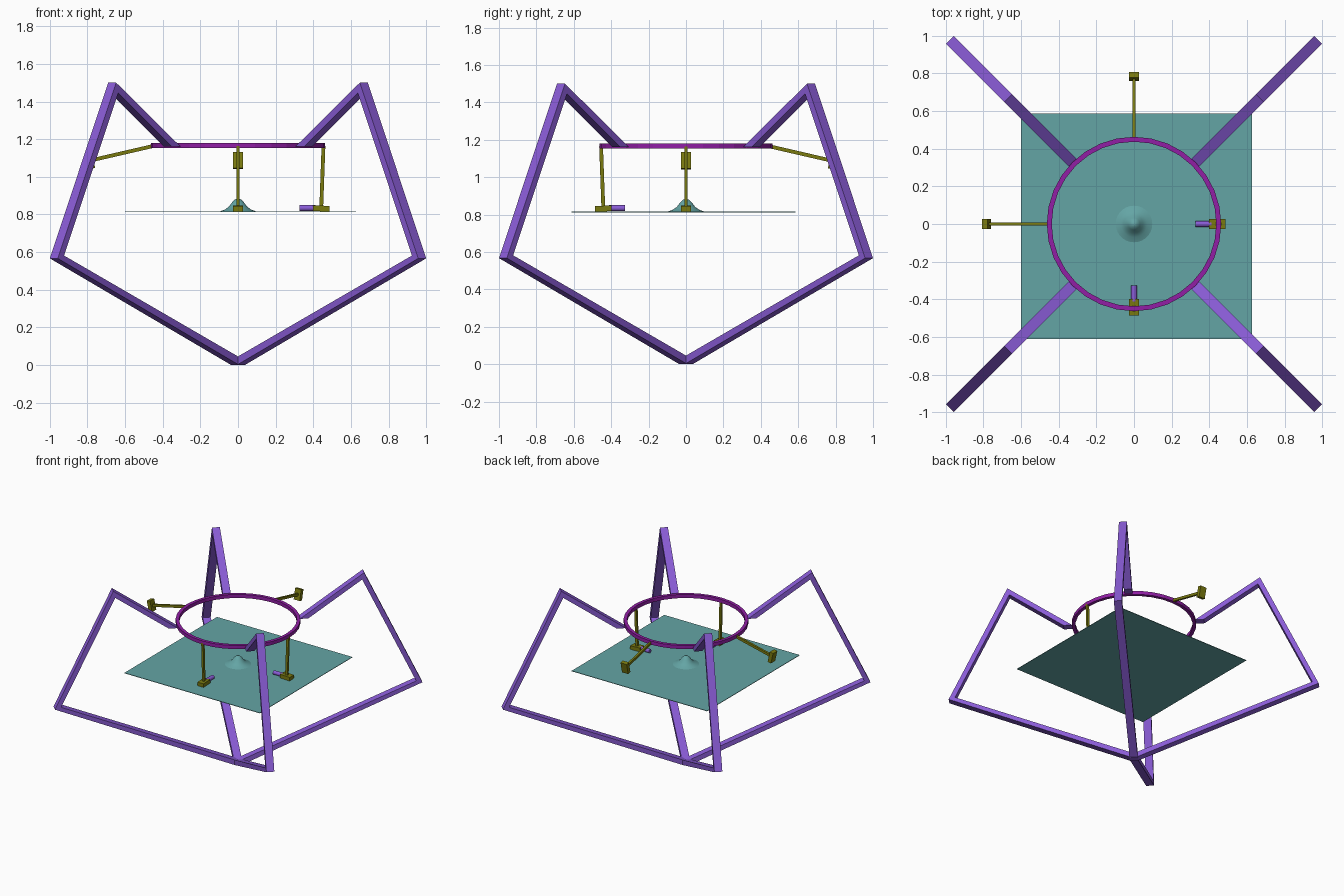
import bpy, bmesh, math
from mathutils import Matrix, Vector

cube = bpy.data.objects.get("Cube")
if cube:
    bpy.data.objects.remove(cube, do_unlink=True)


def material(name, rgb):
    lin = [((c / 255 + 0.055) / 1.055) ** 2.4 if c > 10 else c / 255 / 12.92 for c in rgb]
    m = bpy.data.materials.new(name)
    m.use_nodes = True
    m.diffuse_color = (*lin, 1)
    m.node_tree.nodes["Principled BSDF"].inputs["Base Color"].default_value = (*lin, 1)
    return m


VIOLET = material("violet", (138, 92, 214))
MAGENTA = material("magenta", (145, 30, 165))
OLIVE = material("olive", (122, 122, 15))
TEAL = material("teal", (100, 165, 165))


def finish(name, bm, mat, smooth=False):
    bmesh.ops.recalc_face_normals(bm, faces=bm.faces[:])
    me = bpy.data.meshes.new(name)
    bm.to_mesh(me)
    bm.free()
    me.materials.append(mat)
    ob = bpy.data.objects.new(name, me)
    bpy.context.collection.objects.link(ob)
    if smooth:
        bpy.ops.object.select_all(action='DESELECT')
        ob.select_set(True)
        bpy.context.view_layer.objects.active = ob
        bpy.ops.object.shade_smooth_by_angle(angle=math.radians(40))
    return ob


def box(name, mat, matrix, size):
    bm = bmesh.new()
    bmesh.ops.create_cube(bm, size=1, matrix=matrix @ Matrix.Diagonal((*size, 1)))
    return finish(name, bm, mat)


def lathe(name, mat, profile, steps, closed=False, smooth=False):
    bm = bmesh.new()
    vs = [bm.verts.new((r, 0, z)) for r, z in profile]
    pairs = list(zip(vs, vs[1:])) + ([(vs[-1], vs[0])] if closed else [])
    edges = [bm.edges.new(p) for p in pairs]
    bmesh.ops.spin(bm, geom=vs + edges, cent=(0, 0, 0), axis=(0, 0, 1),
                   angle=math.tau, steps=steps, use_duplicate=False)
    bmesh.ops.remove_doubles(bm, verts=bm.verts[:], dist=1e-4)
    return finish(name, bm, mat, smooth)


# Bent legs: a flat bar following an outer and an inner line (radius, height)
OUTER = [(0, 0), (0.02, 0), (1.384, 0.567), (0.945, 1.5), (0.46, 1.16)]
INNER = [(0, 0.034), (0.02, 0.042), (1.337, 0.582), (0.930, 1.445), (0.525, 1.16)]
HALF = 0.03


def leg(name, angle):
    bm = bmesh.new()
    rot = Matrix.Rotation(angle, 4, 'Z')
    rings = [[bm.verts.new(rot @ Vector((p[0], y, p[1])))
              for p, y in ((o, -HALF), (o, HALF), (i, HALF), (i, -HALF))]
             for o, i in zip(OUTER, INNER)]
    for a, b in zip(rings, rings[1:]):
        for k in range(4):
            n = (k + 1) % 4
            bm.faces.new((a[k], a[n], b[n], b[k]))
    bm.faces.new(rings[0])
    bm.faces.new(rings[-1])
    finish(name, bm, VIOLET)


for k, name in enumerate(("back_left", "back_right", "front_right", "front_left")):
    leg(name + "_leg", math.radians(45 + 90 * k))

# Ring held by the legs
lathe("top_ring", MAGENTA,
      [(0.437, 1.152), (0.463, 1.152), (0.463, 1.181), (0.437, 1.181)], 32, closed=True)

# Thin square sheet with a flared mound at its middle
box("sheet", TEAL, Matrix.Translation((0.0125, -0.013, 0.814)), (1.226, 1.198, 0.004))
lathe("mound", TEAL, [(0.1, 0.815), (0.07, 0.826), (0.048, 0.842), (0.032, 0.864),
                      (0.016, 0.88), (0, 0.884)], 32, smooth=True)


# Arms hanging from the ring: a rod with a block across its end
def arm(name, angle, start, end, stub):
    rot = Matrix.Rotation(angle, 4, 'Z')
    s, e = Vector((start[0], 0, start[1])), Vector((end[0], 0, end[1]))
    d = (e - s).normalized()
    side = Vector((0, 1, 0))
    up = d.cross(side)
    frame = Matrix((d, side, up)).transposed().to_4x4()

    def place(p):
        return rot @ Matrix.Translation(p) @ frame

    box(name + "_rod", OLIVE, place((s + e) / 2), ((e - s).length, 0.017, 0.02))
    box(name + "_block", OLIVE, place(e), (0.03, 0.055, 0.088))
    if stub:
        bm = bmesh.new()
        m = rot @ Matrix.Translation((0.368, 0, 0.834)) @ Matrix.Rotation(math.pi / 2, 4, 'Y')
        bmesh.ops.create_cone(bm, cap_ends=True, segments=16, radius1=0.016,
                              radius2=0.016, depth=0.085, matrix=m)
        finish(name + "_nozzle", bm, VIOLET, True)


for name, deg, low in (("left_arm", 0, True), ("back_arm", 90, False),
                       ("right_arm", 180, False), ("front_arm", 270, True)):
    end = (0.442, 0.832) if low else (0.783, 1.087)
    arm(name, math.radians(deg), (0.454, 1.163), end, low)
